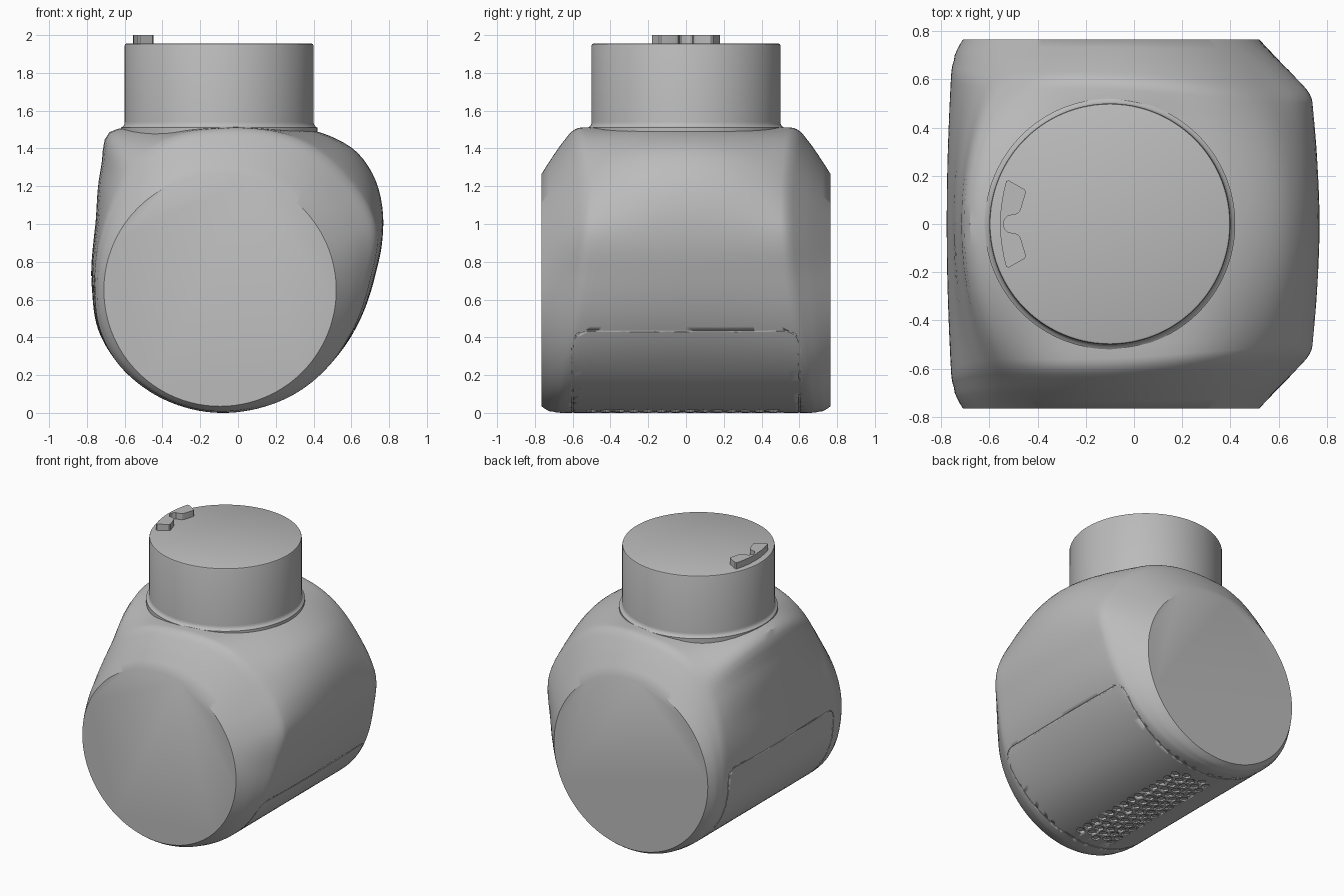
import bpy, bmesh, math
from mathutils import Vector

if "Cube" in bpy.data.objects:
    bpy.data.objects.remove(bpy.data.objects["Cube"])

grey = bpy.data.materials.new("plain grey")
grey.use_nodes = True
grey.diffuse_color = (0.5, 0.5, 0.5, 1)
grey.node_tree.nodes["Principled BSDF"].inputs["Base Color"].default_value = (0.5, 0.5, 0.5, 1)

CX, CZ, CAP_R, CAP_Y = -0.095, 0.65, 0.615, 0.765
NECK_X = -0.1
SIDES = 144


def make_object(name, bm, angle=35):
    bmesh.ops.recalc_face_normals(bm, faces=bm.faces[:])
    mesh = bpy.data.meshes.new(name)
    bm.to_mesh(mesh)
    bm.free()
    obj = bpy.data.objects.new(name, mesh)
    bpy.context.collection.objects.link(obj)
    mesh.materials.append(grey)
    activate(obj)
    bpy.ops.object.shade_smooth_by_angle(angle=math.radians(angle))
    return obj


def activate(obj):
    bpy.ops.object.select_all(action='DESELECT')
    obj.select_set(True)
    bpy.context.view_layer.objects.active = obj


def loft(bm, rings, caps=True, closed=False):
    rows = [[bm.verts.new(p) for p in ring] for ring in rings]
    pairs = list(zip(rows, rows[1:])) + ([(rows[-1], rows[0])] if closed else [])
    for a, b in pairs:
        for i in range(len(a)):
            j = (i + 1) % len(a)
            bm.faces.new((a[i], a[j], b[j], b[i]))
    if caps and not closed:
        bm.faces.new(rows[0])
        bm.faces.new(rows[-1])


def periodic(samples):
    """Smooth closed function of angle through (angle, value) pairs."""
    s = sorted(samples)
    n, turn = len(s), 2 * math.pi
    at = lambda i: (s[i % n][0] + turn * (i // n), s[i % n][1])
    slope = lambda i: (at(i + 1)[1] - at(i - 1)[1]) / (at(i + 1)[0] - at(i - 1)[0])

    def f(a):
        while a < s[0][0]:
            a += turn
        while a >= s[0][0] + turn:
            a -= turn
        i = max(k for k in range(n) if s[k][0] <= a)
        (a0, v0), (a1, v1) = at(i), at(i + 1)
        h = a1 - a0
        t = (a - a0) / h
        return ((2*t**3 - 3*t*t + 1) * v0 + (t**3 - 2*t*t + t) * h * slope(i)
                + (3*t*t - 2*t**3) * v1 + (t**3 - t*t) * h * slope(i + 1))
    return f


def outline(points):
    return periodic([(math.atan2(z - CZ, x - CX), math.hypot(x - CX, z - CZ)) for x, z in points])


# Body outlines: belly section, and section where the end chamfer starts
under = [(-0.65, 0.28), (-0.5, 0.135), (-0.3, 0.035), (-0.095, 0), (0.1, 0.022), (0.3, 0.1), (0.5, 0.27)]
belly = outline(under + [(0.65, 0.5), (0.725, 0.72), (0.765, 0.92), (0.768, 1.05), (0.74, 1.2), (0.68, 1.32),
                         (0.6, 1.405), (0.4, 1.495), (0.1, 1.515), (-0.3, 1.515), (-0.6, 1.51), (-0.675, 1.49),
                         (-0.705, 1.45), (-0.725, 1.3), (-0.755, 1), (-0.775, 0.68), (-0.74, 0.44)])
shoulder = outline(under + [(0.635, 0.5), (0.7, 0.72), (0.735, 0.95), (0.69, 1.08), (0.59, 1.22), (0.33, 1.44),
                            (-0.1, 1.505), (-0.3, 1.475), (-0.5, 1.36), (-0.67, 1.1), (-0.735, 0.9),
                            (-0.757, 0.68), (-0.73, 0.44)])
crease_y = periodic([(math.radians(d), y) for d, y in
                     ((-90, 0.69), (-45, 0.65), (0, 0.57), (25, 0.54), (55, 0.56), (90, 0.6), (135, 0.61),
                      (180, 0.655), (225, 0.685))])


def body_radius(a, s):
    return belly(a) + (shoulder(a) - belly(a)) * s * s


def half_section(a):
    """(y, radius) from the middle out to the flat end disc."""
    yc = crease_y(a)
    pts = [(yc * s, body_radius(a, s)) for s in (0, 0.15, 0.3, 0.45, 0.6, 0.75, 0.85)]
    start = Vector((yc * 0.93, body_radius(a, 0.93)))
    corner = Vector((yc, body_radius(a, 1)))
    disc = Vector((CAP_Y, CAP_R))
    end = corner.lerp(disc, 0.2)
    for k in range(6):
        t = k / 5
        pts.append(tuple(start.lerp(corner, t).lerp(corner.lerp(end, t), t)))
    for t in (0.4, 0.6, 0.8, 1):
        p = corner.lerp(disc, t)
        pts.append((p.x, p.y + 0.025 * t * (1 - t)))
    return pts


angles = [2 * math.pi * i / SIDES for i in range(SIDES)]
halves = [half_section(a) for a in angles]
count = len(halves[0])
rings = []
for k in list(range(count - 1, 0, -1)) + list(range(count)):
    side = -1 if len(rings) < count - 1 else 1
    rings.append([(CX + h[k][1] * math.cos(a), side * h[k][0], CZ + h[k][1] * math.sin(a))
                  for a, h in zip(angles, halves)])
bm = bmesh.new()
loft(bm, rings)
body = make_object("body", bm)


def on_body(a, y):
    r = body_radius(a, min(1, abs(y) / crease_y(a)))
    return Vector((CX + r * math.cos(a), y, CZ + r * math.sin(a)))


# Wrap-around access panel seam: rounded rectangle laid on the underside
A0, A1, HALF, CORNER = math.radians(-186), math.radians(-17), 0.6, 0.08
path = []
for sa, sy in ((1, 1), (-1, 1), (-1, -1), (1, -1)):
    turn = range(7) if sa * sy < 0 else range(6, -1, -1)
    for k in turn:
        q = math.pi / 2 * k / 6
        edge = A1 if sa > 0 else A0
        path.append((edge - sa * CORNER / 0.7 * (1 - math.sin(q)), sy * (HALF - CORNER * (1 - math.cos(q)))))
loop = []
for (a, y), (b, w) in zip(path, path[1:] + path[:1]):
    steps = max(1, int(max(abs(b - a) / 0.045, abs(w - y) / 0.05)))
    loop += [on_body(a + (b - a) * i / steps, y + (w - y) * i / steps) for i in range(steps)]

cut = bmesh.new()
tubes = []
for i, p in enumerate(loop):
    along = (loop[(i + 1) % len(loop)] - loop[i - 1]).normalized()
    out = Vector((p.x - CX, 0, p.z - CZ)).normalized()
    across = along.cross(out).normalized()
    tubes.append([p + 0.005 * (math.cos(q) * across + math.sin(q) * out)
                  for q in (math.pi / 4 + math.pi / 2 * k for k in range(4))])
loft(cut, tubes, closed=True)

# Vent pockets under the body
for col in range(5):
    for row in range(14):
        y = -0.5 + 0.074 * row + (0.037 if col % 2 else 0)
        floor = on_body(-math.pi / 2 + (col - 2) * 0.1, y)
        if abs(y) < 0.53:
            loft(cut, [[(floor.x + 0.03 * math.cos(math.pi / 3 * k), y + 0.03 * math.sin(math.pi / 3 * k),
                         floor.z + dz) for k in range(6)] for dz in (-0.04, 0.012)])
cutter = make_object("seam_cutter", cut)
cutter.hide_render = True
mod = body.modifiers.new("seam", 'BOOLEAN')
mod.operation, mod.solver, mod.object = 'DIFFERENCE', 'EXACT', cutter
activate(body)
bpy.ops.object.modifier_apply(modifier=mod.name)
bpy.data.objects.remove(cutter)

# Neck with a small foot fillet and a softened rim
bm = bmesh.new()
loft(bm, [[(NECK_X + r * math.cos(a), r * math.sin(a), z) for a in angles]
          for r, z in ((0.52, 1.42), (0.52, 1.51), (0.508, 1.518), (0.502, 1.527), (0.5, 1.54),
                       (0.5, 1.945), (0.497, 1.952), (0.49, 1.955))])
make_object("neck", bm)

# Locating key on top of the neck, mirrored about its notch
half = [(-0.542, 0), (-0.537, 0.02), (-0.522, 0.035), (-0.495, 0.038), (-0.479, 0.046), (-0.47, 0.06),
        (-0.448, 0.132), (-0.452, 0.142), (-0.52, 0.181), (-0.53, 0.178), (-0.542, 0.13), (-0.552, 0.07), (-0.556, 0)]
shape = half + [(x, -y) for x, y in half[-2:0:-1]]
bm = bmesh.new()
loft(bm, [[(x, y, z) for x, y in shape] for z in (1.95, 2.0)])
make_object("locating_key", bm, 25)
